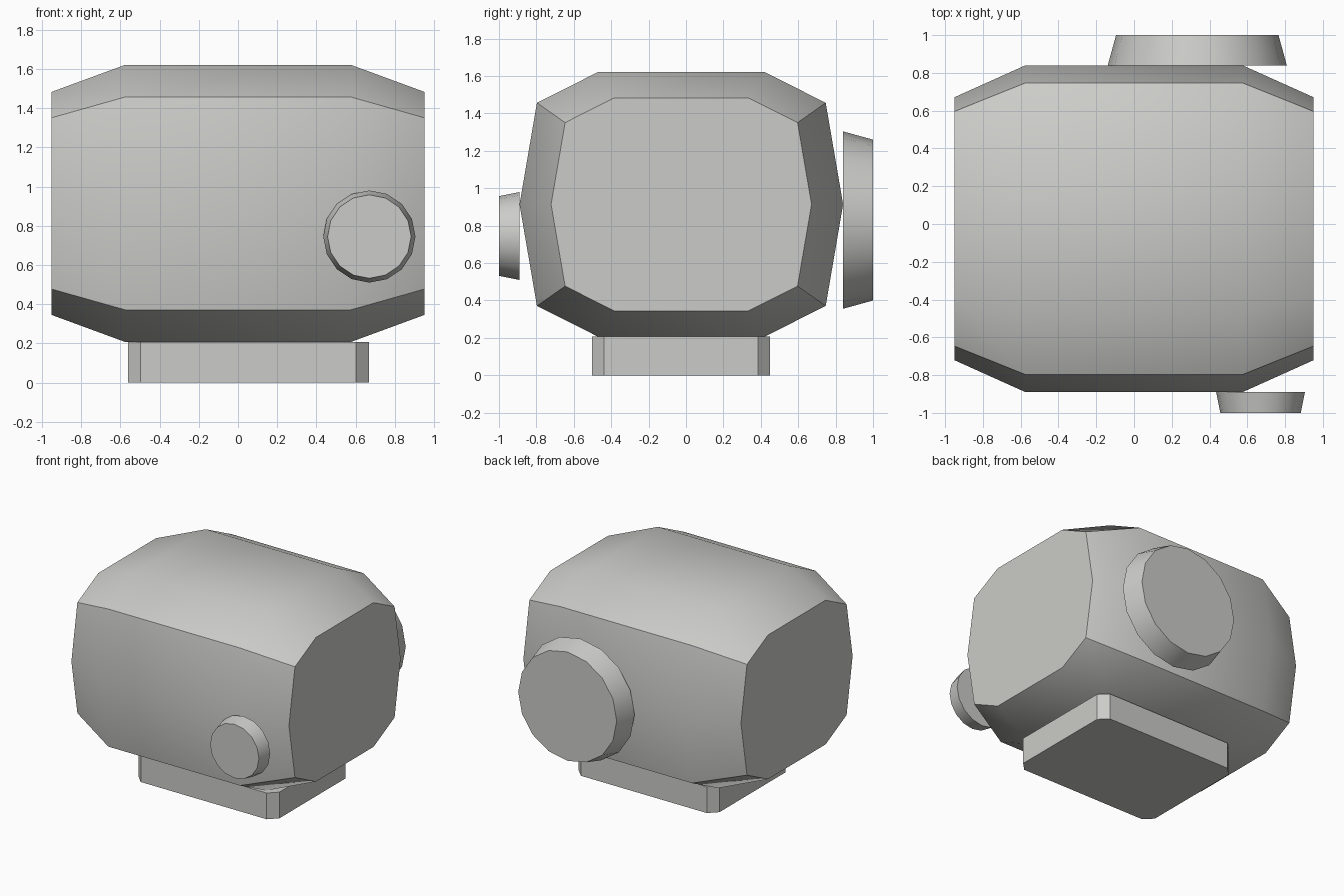
import bpy
import bmesh
import math
from mathutils import Matrix

if "Cube" in bpy.data.objects:
    bpy.data.objects.remove(bpy.data.objects["Cube"])

grey = bpy.data.materials.new("warm grey")
grey.diffuse_color = (0.60, 0.60, 0.58, 1.0)
grey.use_nodes = True
grey.node_tree.nodes["Principled BSDF"].inputs["Base Color"].default_value = grey.diffuse_color


def finish(bm, name):
    """Turn a bmesh into an object, smooth with edges over 35 degrees kept sharp."""
    bmesh.ops.recalc_face_normals(bm, faces=bm.faces)
    for f in bm.faces:
        f.smooth = True
    for e in bm.edges:
        e.smooth = e.calc_face_angle(0) < math.radians(35)
    mesh = bpy.data.meshes.new(name)
    bm.to_mesh(mesh)
    bm.free()
    mesh.materials.append(grey)
    obj = bpy.data.objects.new(name, mesh)
    bpy.context.collection.objects.link(obj)


def loft(name, rings):
    """Bridge equal-length rings of points and cap both ends."""
    bm = bmesh.new()
    rows = [[bm.verts.new(p) for p in ring] for ring in rings]
    n = len(rows[0])
    for a, b in zip(rows, rows[1:]):
        for i in range(n):
            j = (i + 1) % n
            bm.faces.new((a[i], a[j], b[j], b[i]))
    bm.faces.new(rows[0])
    bm.faces.new(rows[-1])
    finish(bm, name)


def knob(name, x, z, y_inner, y_outer, r_inner, r_outer):
    """Tapered 16-sided disc facing along y."""
    bm = bmesh.new()
    turn = math.radians(90 if y_outer < y_inner else -90)
    place = Matrix.Translation((x, (y_inner + y_outer) / 2, z)) @ Matrix.Rotation(turn, 4, 'X')
    bmesh.ops.create_cone(bm, cap_ends=True, segments=16, radius1=r_inner, radius2=r_outer,
                          depth=abs(y_outer - y_inner), matrix=place)
    finish(bm, name)


# Body: ten-sided section along x, tapering at both ends
quarter = [(0.865, 0), (0.772, 0.543), (0.446, 0.707)]
upper = quarter + [(-y, z) for y, z in reversed(quarter)]
section = upper + [(-y, -z) for y, z in upper[1:-1]]
loft("body", [[(x, -0.025 + y * s, 0.914 + z * s) for y, z in section]
              for x, s in ((-0.95, 0.805), (-0.575, 1), (0.575, 1), (0.95, 0.805))])

# Base: slab with chamfered corners
x0, x1, y0, y1, c = -0.562, 0.668, -0.503, 0.449, 0.065
outline = [(x0 + c, y0), (x1 - c, y0), (x1, y0 + c), (x1, y1 - c),
           (x1 - c, y1), (x0 + c, y1), (x0, y1 - c), (x0, y0 + c)]
loft("base", [[(x, y, z) for x, y in outline] for z in (0, 0.207)])

# Front and back knobs
knob("front_knob", 0.67, 0.745, -0.89, -1.0, 0.235, 0.213)
knob("back_knob", 0.335, 0.83, 0.84, 1.0, 0.474, 0.43)
